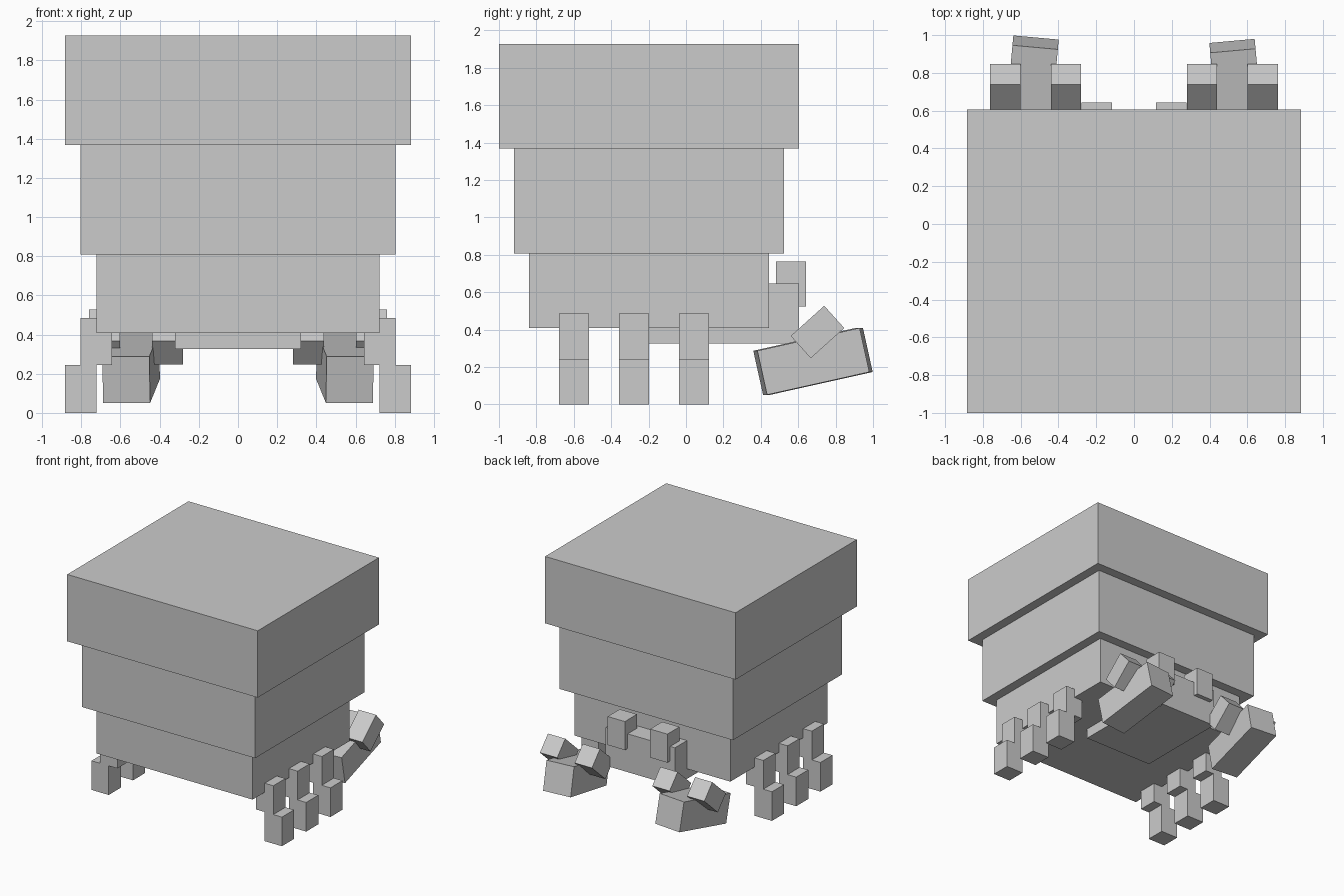
import bpy
from math import radians

if "Cube" in bpy.data.objects:
    bpy.data.objects.remove(bpy.data.objects["Cube"])


def box(name, x, y, z, rot=(0, 0, 0)):
    """Box from (min, max) ranges, optionally rotated in degrees about its centre."""
    r = (x, y, z)
    bpy.ops.mesh.primitive_cube_add(
        size=1,
        location=[(a + b) / 2 for a, b in r],
        rotation=[radians(a) for a in rot])
    ob = bpy.context.object
    ob.name = name
    ob.scale = [abs(b - a) for a, b in r]
    return ob


def around(c, size):
    return (c - size / 2, c + size / 2)


# Stepped shell, widening upwards
box("shell_lower", (-0.723, 0.723), (-0.839, 0.445), (0.409, 0.808))
box("shell_middle", (-0.803, 0.803), (-0.92, 0.525), (0.808, 1.368))
box("shell_upper", (-0.883, 0.883), (-1.0, 0.605), (1.368, 1.928))

# Body slung under the shell
box("body", (-0.321, 0.321), (-0.198, 0.605), (0.325, 0.646))

for side, s in (("left", -1), ("right", 1)):
    # Eye
    box(f"{side}_eye", around(s * 0.197, 0.16), (0.482, 0.642), (0.524, 0.763))

    # Three two-part legs
    for i, y in enumerate((-0.599, -0.278, 0.043)):
        box(f"{side}_leg_upper_{i + 1}", around(s * 0.723, 0.16), around(y, 0.16), (0.244, 0.485))
        box(f"{side}_leg_lower_{i + 1}", around(s * 0.803, 0.16), around(y, 0.16), (0.0, 0.244))

    # Claw, tipped up and turned inwards; the left one sits slightly further out
    claw_y = 0.67 if s > 0 else 0.688
    box(f"{side}_claw", around(s * 0.546, 0.241), around(claw_y, 0.562), around(0.23, 0.241),
        (12.5, 0, s * 5.2))

    # Pair of tilted blocks flanking the claw
    for part, x in (("inner", 0.36), ("outer", 0.682)):
        box(f"{side}_claw_block_{part}", around(s * x, 0.16), around(0.703, 0.241),
            around(0.387, 0.16), (42, 0, 0))
